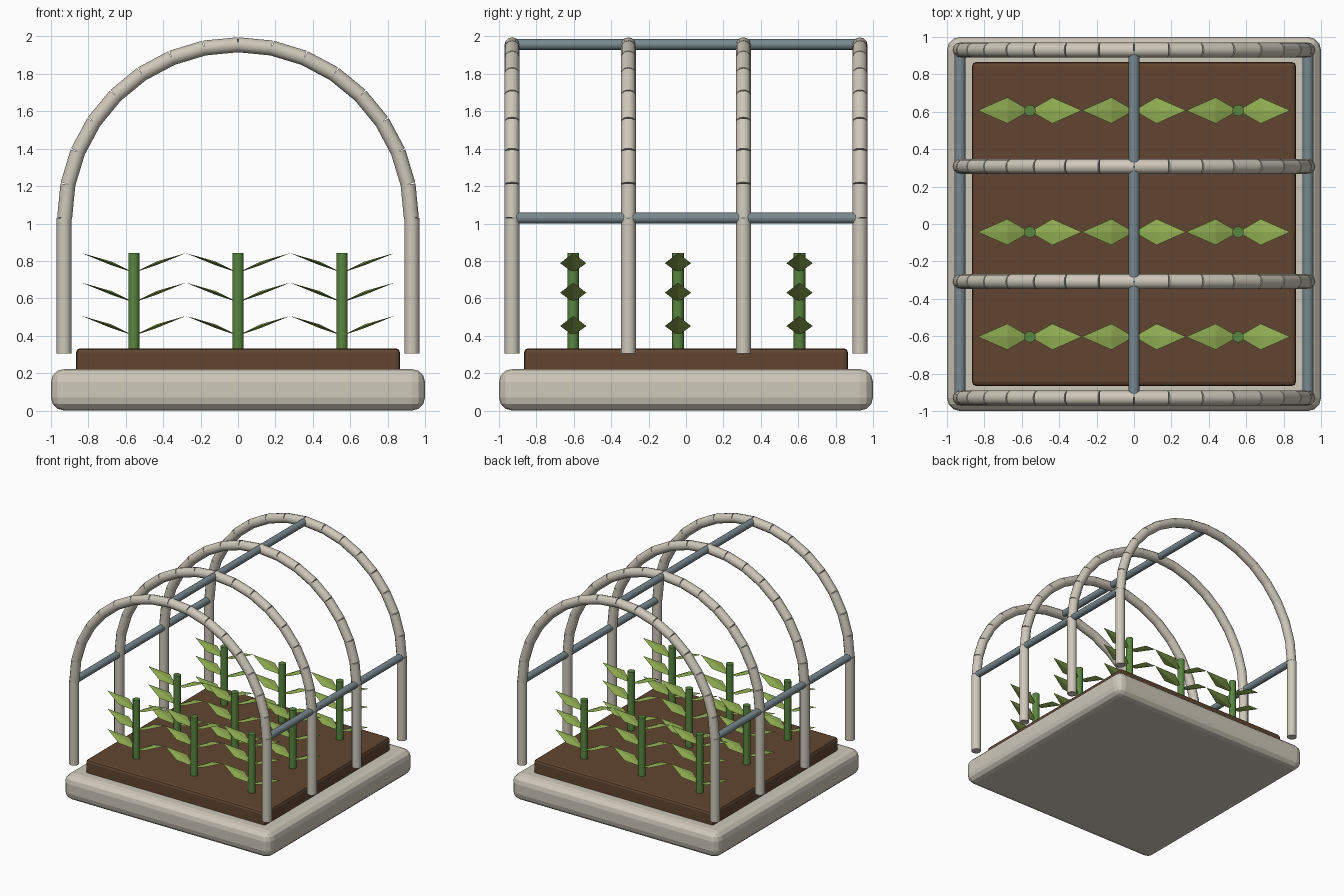
import bpy, bmesh
from math import cos, sin, pi
from mathutils import Vector

if "Cube" in bpy.data.objects:
    bpy.data.objects.remove(bpy.data.objects["Cube"])


def material(name, col):
    m = bpy.data.materials.new(name)
    m.diffuse_color = (*col, 1)
    m.use_nodes = True
    m.node_tree.nodes["Principled BSDF"].inputs["Base Color"].default_value = m.diffuse_color
    return m


STONE = material("pale_stone", (0.62, 0.58, 0.49))
SOIL = material("soil_brown", (0.12, 0.06, 0.03))
STEEL = material("blue_grey", (0.19, 0.25, 0.28))
STEM = material("stem_green", (0.10, 0.24, 0.05))
LEAF = material("leaf_green", (0.30, 0.45, 0.09))


def finish(name, bm, mat, smooth=False):
    me = bpy.data.meshes.new(name)
    bmesh.ops.recalc_face_normals(bm, faces=bm.faces)
    bm.to_mesh(me)
    bm.free()
    ob = bpy.data.objects.new(name, me)
    bpy.context.collection.objects.link(ob)
    me.materials.append(mat)
    if smooth:
        bpy.ops.object.select_all(action='DESELECT')
        ob.select_set(True)
        bpy.context.view_layer.objects.active = ob
        bpy.ops.object.shade_smooth_by_angle(angle=0.7)
    return ob


def slab(name, half, z0, z1, bevel, segs, mat):
    bm = bmesh.new()
    bmesh.ops.create_cube(bm, size=1)
    for v in bm.verts:
        v.co = (v.co.x * 2 * half, v.co.y * 2 * half,
                z0 + (v.co.z + 0.5) * (z1 - z0))
    bmesh.ops.bevel(bm, geom=bm.edges[:], offset=bevel, segments=segs,
                    profile=0.5, affect='EDGES')
    return finish(name, bm, mat)


def rod(bm, a, b, r, sides=12):
    a, b = Vector(a), Vector(b)
    d = b - a
    new = bmesh.ops.create_cone(bm, cap_ends=True, segments=sides, radius1=r,
                                radius2=r, depth=d.length)["verts"]
    rot = Vector((0, 0, 1)).rotation_difference(d).to_matrix()
    for v in new:
        v.co = rot @ v.co + (a + b) / 2


# Base and soil bed
slab("base", 1.0, 0.0, 0.222, 0.07, 3, STONE)
slab("soil_bed", 0.866, 0.19, 0.333, 0.022, 2, SOIL)

# Hoops: two posts and a jointed half circle of short tubes
R, ZC, N = 0.927, 1.029, 16
for i, y in enumerate((-0.93, -0.308, 0.307, 0.93)):
    bm = bmesh.new()
    for s in (-1, 1):
        rod(bm, (s * 0.93, y, 0.306), (s * 0.93, y, ZC), 0.04)
    pts = [(R * cos(pi * k / N), y, ZC + R * sin(pi * k / N))
           for k in range(N + 1)]
    for a, b in zip(pts, pts[1:]):
        rod(bm, a, b, 0.04)
    finish(f"hoop_{i + 1}", bm, STONE, True)

# Long rails through the hoops
for name, x, z in (("left_rail", -0.93, ZC), ("right_rail", 0.93, ZC),
                   ("ridge_rail", 0, 1.957)):
    bm = bmesh.new()
    rod(bm, (x, -0.93, z), (x, 0.93, z), 0.03)
    finish(name, bm, STEEL, True)


def leaf(bm, x, y, z, s):
    # Thin four-sided spindle rising outwards
    base, tip, top, low, near, far = [
        bm.verts.new((x + s * p[0], y + p[1], z + p[2])) for p in (
            (0, 0, 0), (0.279, 0, 0.105), (0.12, 0, 0.06), (0.12, 0, 0.04),
            (0.12, -0.07, 0.051), (0.12, 0.07, 0.051))]
    ring = (top, near, low, far)
    for k in range(4):
        a, b = ring[k], ring[(k + 1) % 4]
        bm.faces.new((base, a, b))
        bm.faces.new((tip, b, a))


# Crop: three rows of three plants
n = 0
for y in (-0.603, -0.043, 0.607):
    for x in (-0.557, 0, 0.557):
        n += 1
        bm = bmesh.new()
        rod(bm, (x, y, 0.32), (x, y, 0.842), 0.031, 10)
        finish(f"plant_stem_{n}", bm, STEM, True)
        bm = bmesh.new()
        for z in (0.401, 0.579, 0.737):
            for s in (-1, 1):
                leaf(bm, x, y, z, s)
        finish(f"plant_leaves_{n}", bm, LEAF)
